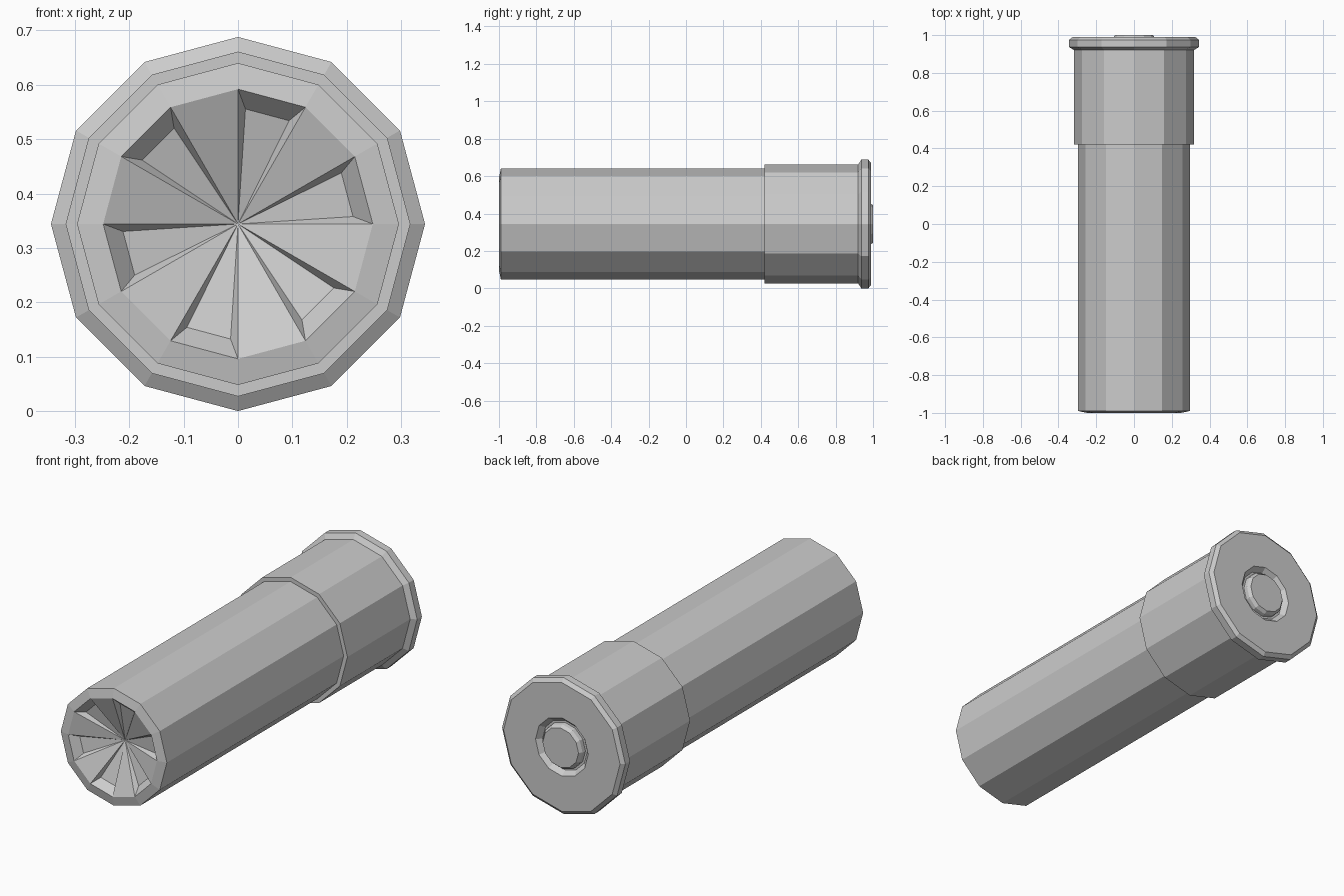
import bpy
from math import sin, cos, radians
from mathutils import Vector

cube = bpy.data.objects.get("Cube")
if cube:
    bpy.data.objects.remove(cube, do_unlink=True)

SIDES = 12
STEP = 360 / SIDES
AXIS_Z = 0.344

grey = bpy.data.materials.new("plain grey")
grey.use_nodes = True
GREY = (0.6, 0.6, 0.6, 1)
grey.diffuse_color = GREY
grey.node_tree.nodes["Principled BSDF"].inputs["Base Color"].default_value = GREY


def point(radius, angle, y):
    """Point around the long axis, angle in degrees clockwise from the top."""
    a = radians(angle)
    return Vector((radius * sin(a), y, AXIS_Z + radius * cos(a)))


def build(name, verts, faces):
    mesh = bpy.data.meshes.new(name)
    mesh.from_pydata(verts, [], faces)
    mesh.materials.append(grey)
    obj = bpy.data.objects.new(name, mesh)
    bpy.context.collection.objects.link(obj)
    return obj


def lathe(name, profile, cap_end=False):
    """Turn (radius, y) points, listed front to back, around the long axis."""
    verts = [point(r, k * STEP, y) for r, y in profile for k in range(SIDES)]
    faces = []
    for ring in range(len(profile) - 1):
        for k in range(SIDES):
            a, b = ring * SIDES + k, ring * SIDES + (k + 1) % SIDES
            faces.append((a, a + SIDES, b + SIDES, b))
    if cap_end:
        last = (len(profile) - 1) * SIDES
        faces.append([last + k for k in reversed(range(SIDES))])
    return build(name, verts, faces)


# Long tube with a slightly bevelled mouth
lathe("tube", [(0.248, -1), (0.296, -0.99), (0.296, 0.44)])

# Wider base sleeve, flared rim and the recess around the primer
lathe("base_sleeve", [(0.28, 0.42), (0.317, 0.42), (0.317, 0.92), (0.344, 0.937),
                      (0.344, 0.975), (0.325, 0.99), (0.147, 0.99),
                      (0.125, 0.965), (0.1, 0.965)])

# Primer disc in the middle of the base
lathe("primer", [(0.115, 0.96), (0.112, 0.985), (0.1, 1)], cap_end=True)

# Folded star closure: flat petals alternating with sunken pockets
verts, faces = [point(0, 0, -0.9)], []
for k in range(SIDES):
    start = k * STEP
    n = len(verts)
    verts += [point(0.248, start, -1), point(0.248, start + STEP, -1)]
    if k % 2:
        faces.append((0, n, n + 1))
    else:
        verts += [point(0.212, start + 3.7, -0.96), point(0.212, start + STEP - 3.7, -0.96)]
        faces += [(n, n + 1, n + 3, n + 2), (0, n + 2, n + 3),
                  (0, n, n + 2), (0, n + 3, n + 1)]
build("star_closure", verts, faces)
